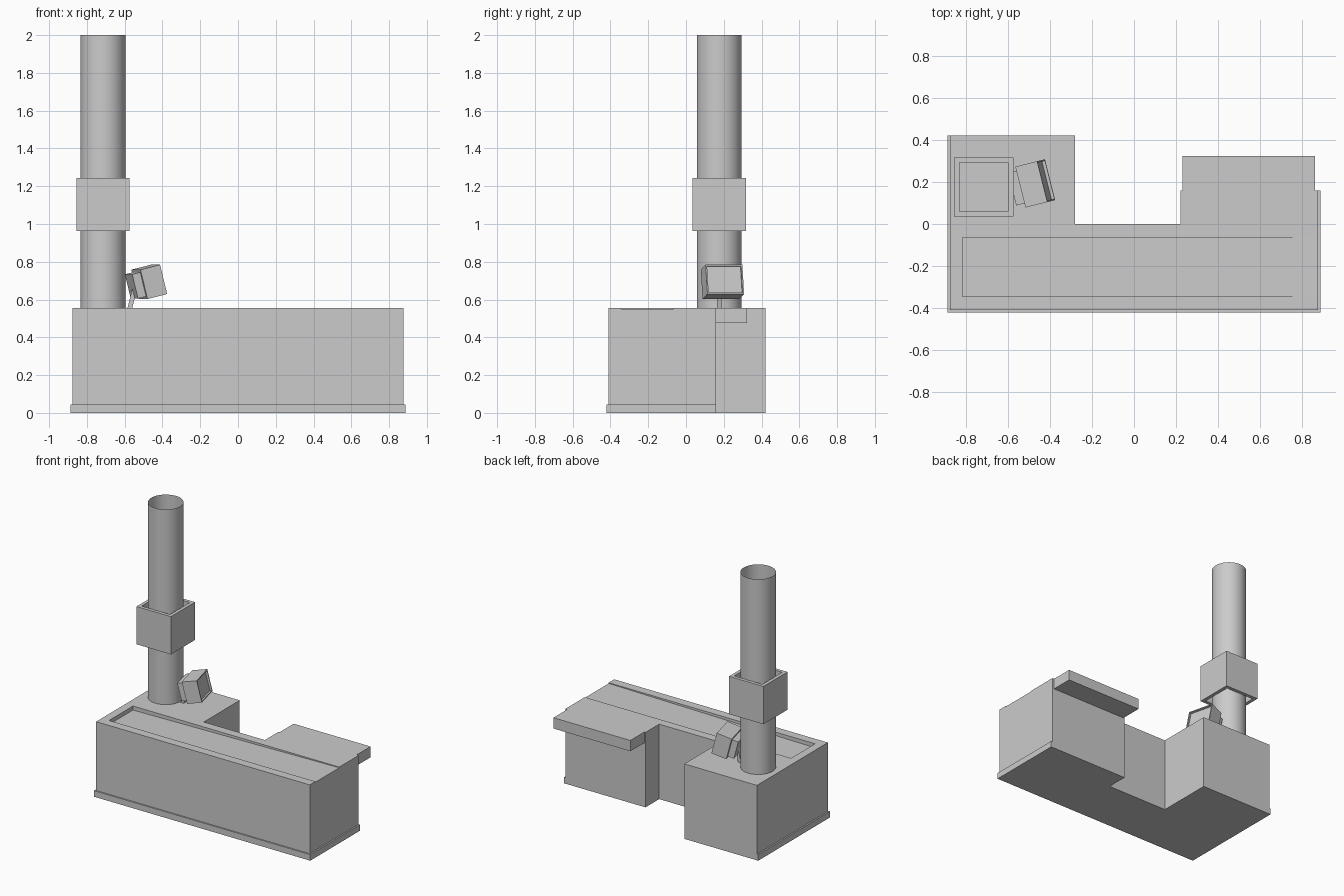
import bpy, bmesh
from math import radians
from mathutils import Matrix, Vector

if "Cube" in bpy.data.objects:
    bpy.data.objects.remove(bpy.data.objects["Cube"])


def finish(name, bm):
    bmesh.ops.recalc_face_normals(bm, faces=bm.faces)
    me = bpy.data.meshes.new(name)
    bm.to_mesh(me)
    bm.free()
    ob = bpy.data.objects.new(name, me)
    bpy.context.collection.objects.link(ob)
    return ob


def prism(name, points, offset):
    """Extrude a planar outline of 3D points along an offset."""
    bm = bmesh.new()
    face = bm.faces.new([bm.verts.new(p) for p in points])
    ext = bmesh.ops.extrude_face_region(bm, geom=[face], use_keep_orig=True)
    verts = [g for g in ext["geom"] if isinstance(g, bmesh.types.BMVert)]
    bmesh.ops.translate(bm, verts=verts, vec=offset)
    return finish(name, bm)


def slab(name, outline, z0, z1):
    return prism(name, [(x, y, z0) for x, y in outline], (0, 0, z1 - z0))


def box_mesh(lo, hi):
    bm = bmesh.new()
    bmesh.ops.create_cube(bm, size=1)
    lo, hi = Vector(lo), Vector(hi)
    for v in bm.verts:
        v.co = (lo + hi) / 2 + v.co * (hi - lo)
    return bm


TOP = 0.555


def footprint(w, front):
    return [(-w, front), (w, front), (w, 0.16), (0.22, 0.16),
            (0.22, 0), (-0.28, 0), (-0.28, 0.42), (-w, 0.42)]


# Counter body and its protruding plinth
body = slab("counter_body", footprint(0.875, -0.41), 0.045, TOP)
slab("plinth", footprint(0.886, -0.42), 0, 0.045)

# Shallow belt recess, sloping up to the open right end
cutter = prism("belt_cutter", [(-0.815, -0.345, 0.525), (0.9, -0.345, 0.55),
                               (0.9, -0.345, 0.6), (-0.815, -0.345, 0.6)],
               (0, 0.28, 0))
mod = body.modifiers.new("belt_recess", 'BOOLEAN')
mod.object = cutter
mod.operation = 'DIFFERENCE'
mod.solver = 'EXACT'
bpy.context.view_layer.objects.active = body
bpy.ops.object.modifier_apply(modifier=mod.name)
bpy.data.objects.remove(cutter)

# Overhanging shelf at the back right
finish("back_shelf", box_mesh((0.23, 0.16, 0.475), (0.86, 0.323, TOP)))

# Open round column
CX, CY = -0.715, 0.176
bpy.ops.mesh.primitive_cylinder_add(vertices=64, radius=0.119, depth=2 - TOP,
                                    end_fill_type='NOTHING',
                                    location=(CX, CY, (2 + TOP) / 2))
bpy.context.object.name = "column"
bpy.ops.object.shade_smooth_by_angle()

# Square sleeve around the column, open above and below
bm = bmesh.new()
rings = []
for half, z in ((0.141, 0.963), (0.141, 1.243), (0.116, 1.243), (0.116, 0.963)):
    rings.append([bm.verts.new((CX + half * sx, CY + half * sy, z))
                  for sx, sy in ((-1, -1), (1, -1), (1, 1), (-1, 1))])
for i in range(4):
    a, b = rings[i], rings[(i + 1) % 4]
    for j in range(4):
        k = (j + 1) % 4
        bm.faces.new((a[j], a[k], b[k], b[j]))
finish("column_sleeve", bm)

# Monitor, modelled with its screen facing +x, then turned and tilted back
pose = (Matrix.Translation((-0.418, 0.206, 0.707)) @
        Matrix.Rotation(radians(14), 4, 'Z') @ Matrix.Rotation(radians(-14), 4, 'Y'))
bm = box_mesh((-0.11, -0.1, -0.08), (0, 0.1, 0.08))
screen = max(bm.faces, key=lambda f: f.calc_center_median().x)
bmesh.ops.inset_region(bm, faces=[screen], thickness=0.01)
ext = bmesh.ops.extrude_discrete_faces(bm, faces=[screen])
bmesh.ops.translate(bm, verts=ext["faces"][0].verts, vec=(-0.015, 0, 0))
finish("monitor_casing", bm).matrix_world = pose
rear = finish("monitor_rear", box_mesh((-0.155, -0.08, -0.066), (-0.11, 0.08, 0.066)))
rear.matrix_world = pose

# Leaning monitor post
prism("monitor_post", [(-0.585, 0.165, TOP), (-0.56, 0.165, TOP),
                       (-0.56, 0.19, TOP), (-0.585, 0.19, TOP)], (0.025, 0, 0.1))
